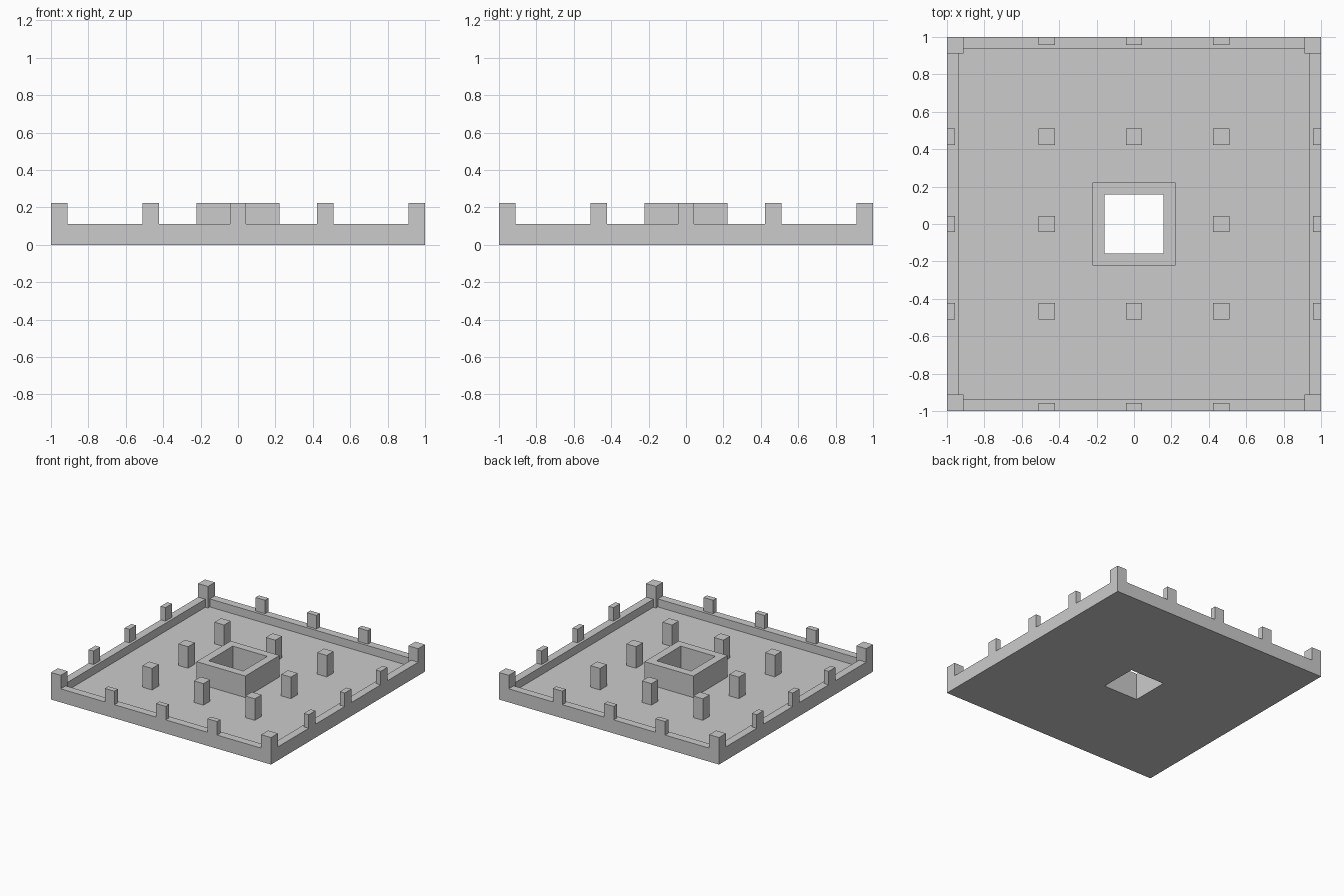
import bpy, bmesh

if "Cube" in bpy.data.objects:
    bpy.data.objects.remove(bpy.data.objects["Cube"])

FLOOR, RIM, TOP = 0.045, 0.111, 0.222
PITCH, HALF = 0.467, 0.0435


def make_object(name, bm):
    bmesh.ops.recalc_face_normals(bm, faces=bm.faces)
    mesh = bpy.data.meshes.new(name)
    bm.to_mesh(mesh)
    bm.free()
    obj = bpy.data.objects.new(name, mesh)
    bpy.context.collection.objects.link(obj)
    return obj


def square_sweep(name, profile):
    """Sweep a closed (half width, z) profile around a square."""
    bm = bmesh.new()
    rings = [[bm.verts.new((sx * r, sy * r, z))
              for sx, sy in ((-1, -1), (1, -1), (1, 1), (-1, 1))]
             for r, z in profile]
    for a, b in zip(rings, rings[1:] + rings[:1]):
        for i in range(4):
            j = (i + 1) % 4
            bm.faces.new((a[i], a[j], b[j], b[i]))
    return make_object(name, bm)


def post(name, x0, x1, y0, y1, z0, z1, open_top=False):
    """Box left open where it joins the part below."""
    bm = bmesh.new()
    bmesh.ops.create_cube(bm, size=1)
    for v in bm.verts:
        v.co = (x1 if v.co.x > 0 else x0, y1 if v.co.y > 0 else y0,
                z1 if v.co.z > 0 else z0)
    bmesh.ops.recalc_face_normals(bm, faces=bm.faces)
    hidden = [f for f in bm.faces
              if f.normal.z < -0.5 or (open_top and f.normal.z > 0.5)]
    bmesh.ops.delete(bm, geom=hidden, context='FACES')
    return make_object(name, bm)


# Tray: floor, raised rim and square central collar with through hole
square_sweep("tray_with_collar", [
    (1, 0), (1, RIM), (0.935, RIM), (0.935, FLOOR),
    (0.222, FLOOR), (0.222, TOP), (0.157, TOP), (0.157, 0)])

steps = (-PITCH, 0, PITCH)

# Free-standing pegs around the collar
for x in steps:
    for y in steps:
        if x or y:
            post("floor_peg", x - HALF, x + HALF, y - HALF, y + HALF, FLOOR, TOP)

# Half-depth pegs on the rim
for c in steps:
    for a, b in ((-1, -0.956), (0.956, 1)):
        post("rim_peg_x", a, b, c - HALF, c + HALF, RIM, TOP)
        post("rim_peg_y", c - HALF, c + HALF, a, b, RIM, TOP)

# Corner posts, each with an inner foot reaching down to the floor
for sx in (-1, 1):
    for sy in (-1, 1):
        def span(s, a, b):
            return sorted((s * a, s * b))
        post("corner_post", *span(sx, 0.911, 1), *span(sy, 0.911, 1), RIM, TOP)
        post("corner_foot", *span(sx, 0.911, 0.935), *span(sy, 0.911, 0.935),
             FLOOR, RIM, open_top=True)
